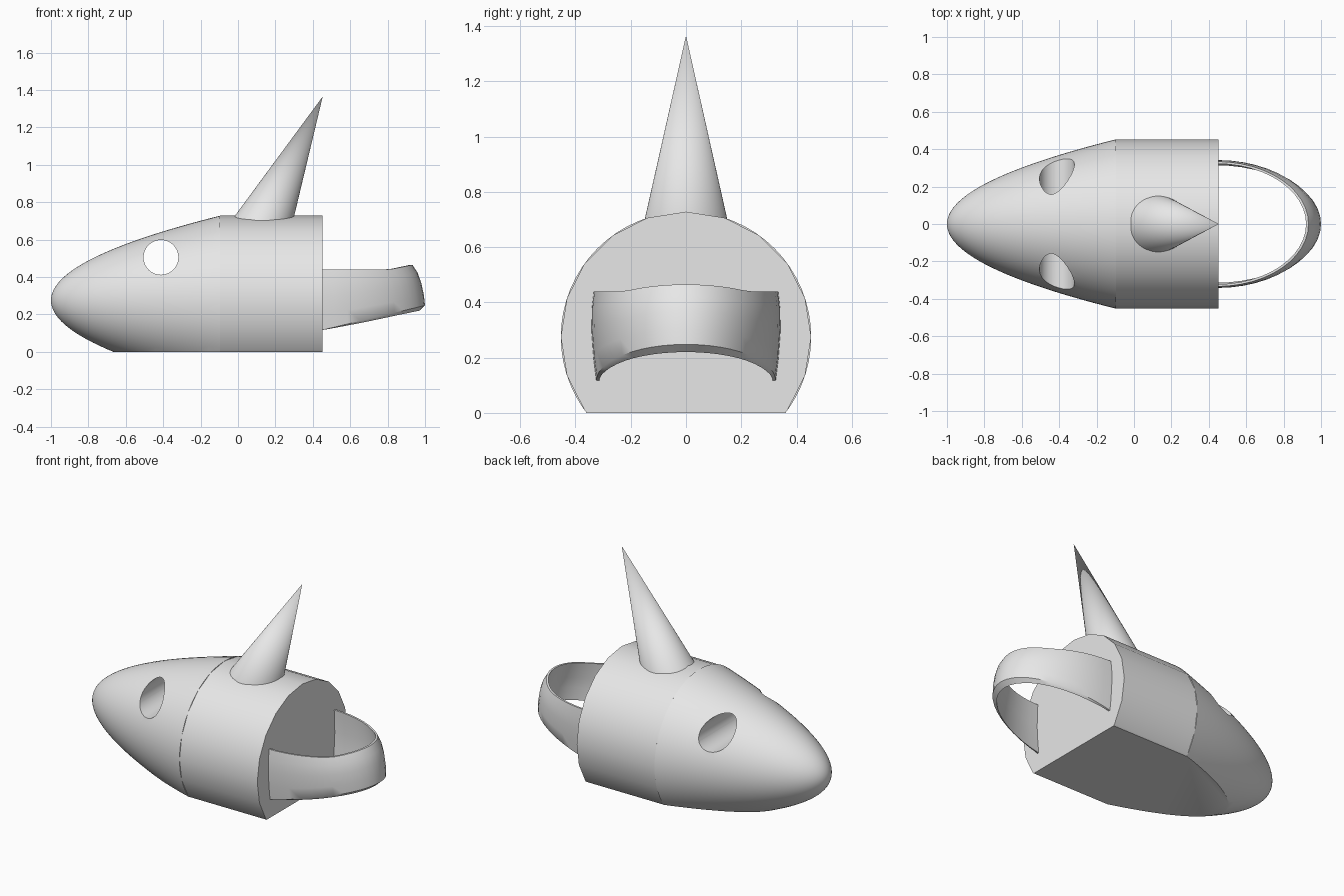
import bpy
import bmesh
from math import sin, cos, pi, radians
from mathutils import Vector

old = bpy.data.objects.get("Cube")
if old:
    bpy.data.objects.remove(old, do_unlink=True)

grey = bpy.data.materials.new("plain grey")
grey.use_nodes = True
grey.diffuse_color = (0.8, 0.8, 0.8, 1)
grey.node_tree.nodes["Principled BSDF"].inputs["Base Color"].default_value = (0.8, 0.8, 0.8, 1)

AXIS_Z, RADIUS = 0.275, 0.453
NOSE_X, JOINT_X, BACK_X = -1.0, -0.095, 0.453


def activate(obj):
    bpy.ops.object.select_all(action="DESELECT")
    obj.select_set(True)
    bpy.context.view_layer.objects.active = obj


def smooth(obj, angle=30):
    activate(obj)
    bpy.ops.object.shade_smooth_by_angle(angle=radians(angle))


def loft(name, rings, flat_bottom=False):
    """Skin a list of closed rings, cap the ends, optionally slice at the ground."""
    bm = bmesh.new()
    loops = [[bm.verts.new(p) for p in ring] for ring in rings]
    n = len(loops[0])
    for a, b in zip(loops, loops[1:]):
        for i in range(n):
            j = (i + 1) % n
            bm.faces.new((a[i], a[j], b[j], b[i]))
    bm.faces.new(loops[0])
    bm.faces.new(loops[-1])
    bmesh.ops.remove_doubles(bm, verts=bm.verts[:], dist=1e-5)
    if flat_bottom:
        bmesh.ops.bisect_plane(bm, geom=bm.verts[:] + bm.edges[:] + bm.faces[:],
                               plane_co=(0, 0, 0), plane_no=(0, 0, -1), clear_outer=True)
        bmesh.ops.holes_fill(bm, edges=[e for e in bm.edges if e.is_boundary], sides=0)
    bmesh.ops.recalc_face_normals(bm, faces=bm.faces[:])
    mesh = bpy.data.meshes.new(name)
    bm.to_mesh(mesh)
    bm.free()
    obj = bpy.data.objects.new(name, mesh)
    bpy.context.collection.objects.link(obj)
    mesh.materials.append(grey)
    return obj


def circle(x, r, sides):
    return [(x, r * sin(2 * pi * i / sides), AXIS_Z + r * cos(2 * pi * i / sides))
            for i in range(sides)]


# Nose: paraboloid of revolution with a flat underside
steps = 28
nose = loft("nose", [circle(NOSE_X + (JOINT_X - NOSE_X) * (i / steps) ** 2,
                            RADIUS * i / steps, 64) for i in range(steps + 1)], True)

# Eye hole: round tunnel straight through the nose
bpy.ops.mesh.primitive_cylinder_add(vertices=48, radius=0.093, depth=2,
                                    location=(-0.412, 0, 0.505), rotation=(pi / 2, 0, 0))
cutter = bpy.context.object
cutter.name = "eye_cutter"
cutter.hide_render = True
cutter.data.materials.append(grey)
hole = nose.modifiers.new("eye hole", "BOOLEAN")
hole.operation = "DIFFERENCE"
hole.solver = "EXACT"
hole.object = cutter
activate(nose)
bpy.ops.object.modifier_apply(modifier=hole.name)
bpy.data.objects.remove(cutter, do_unlink=True)
smooth(nose)

# Body: twenty-sided drum with the same flat underside
body = loft("body", [circle(JOINT_X, RADIUS, 20), circle(BACK_X, RADIUS, 20)], True)
smooth(body)

# Fin: cone leaning backwards
tip = Vector((BACK_X, 0, 1.365))
lean, length = radians(24.9), 0.87
centre = tip - Vector((sin(lean), 0, cos(lean))) * length / 2
bpy.ops.mesh.primitive_cone_add(vertices=64, radius1=length * 0.203, radius2=0,
                                depth=length, location=centre, rotation=(0, lean, 0))
fin = bpy.context.object
fin.name = "fin"
fin.data.materials.append(grey)
smooth(fin)

# Tail loop: thin leaning band; each corner has x reach, y reach, height fraction
section = [(0.467, 0.322, 1), (0.48, 0.334, 1), (0.508, 0.341, 0.8), (0.527, 0.342, 0.55),
           (0.541, 0.335, 0.25), (0.547, 0.325, 0), (0.517, 0.314, -0.08),
           (0.51, 0.322, 0.25), (0.495, 0.328, 0.55)]


def band_ring(t):
    c, s = cos(t), sin(t)
    top = 0.44 + 0.025 * max(0, (c - 0.75) / 0.25)
    bottom = 0.115 + 0.133 * c
    return [(BACK_X - 0.01 + (a + 0.01) * c, b * s,
             bottom + (top - bottom) * (h if h >= 0 else h * c * 1.6))
            for a, b, h in section]


count = 24
tail = loft("tail_loop", [band_ring(-pi / 2 + pi * i / count) for i in range(count + 1)])
smooth(tail, 40)
